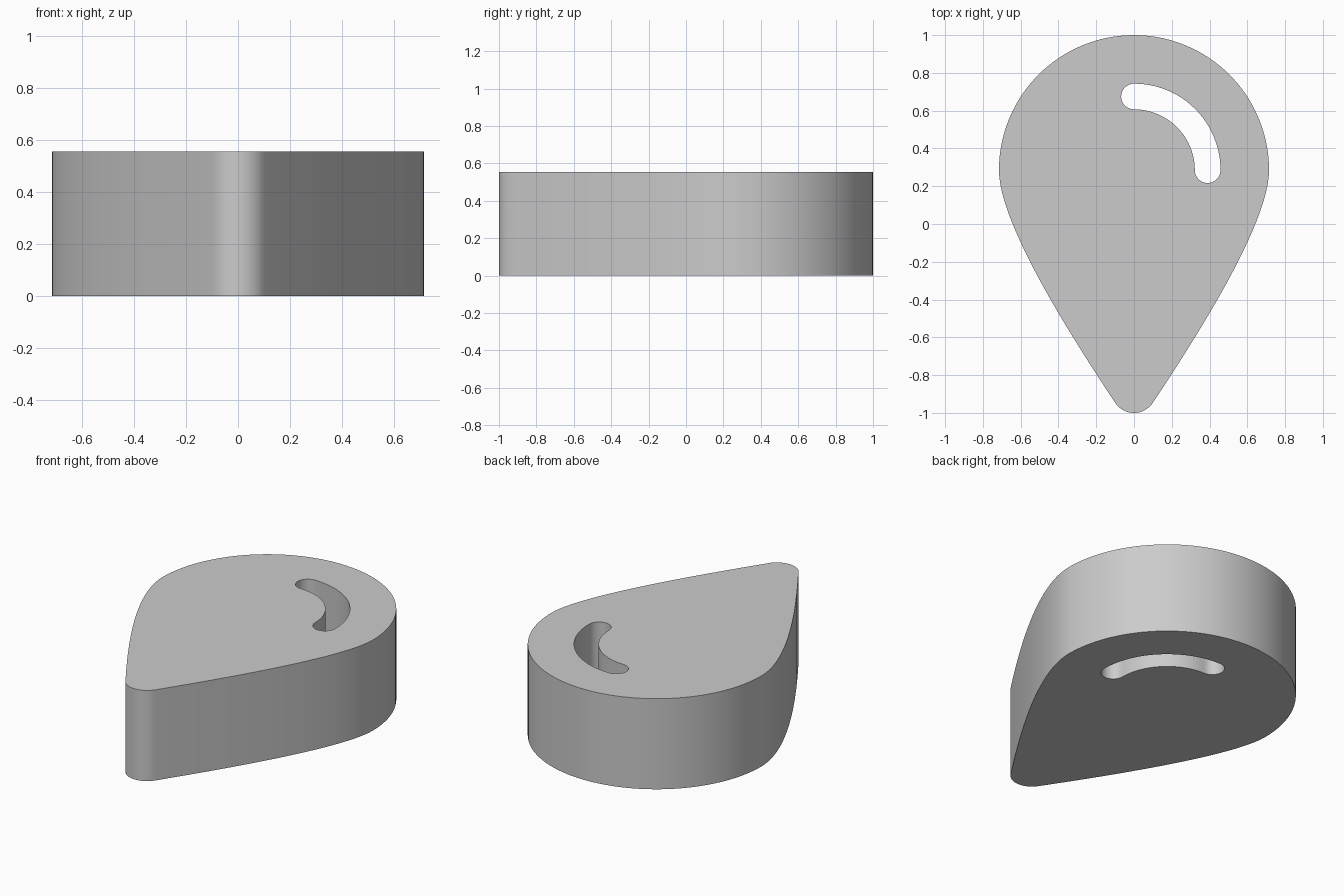
import bpy, bmesh
from math import cos, sin, pi, radians
from mathutils import Vector
from mathutils.geometry import interpolate_bezier

cube = bpy.data.objects.get("Cube")
if cube:
    bpy.data.objects.remove(cube, do_unlink=True)

HEIGHT = 0.555
HEAD = Vector((0, 0.285))      # centre of the round end and of the slot
HEAD_R = 0.715
TIP_R = 0.12
TIP = Vector((0, TIP_R - 1))
TIP_ANGLE = radians(-33.5)     # where the side meets the rounded tip


def arc(centre, radius, start, end, steps):
    angles = [start + (end - start) * i / steps for i in range(steps + 1)]
    return [centre + radius * Vector((cos(a), sin(a))) for a in angles]


# Teardrop outline: round head, curved sides, rounded tip
head = arc(HEAD, HEAD_R, 0, pi, 64)
tip = arc(TIP, TIP_R, -pi - TIP_ANGLE, TIP_ANGLE, 16)
along = Vector((-sin(TIP_ANGLE), cos(TIP_ANGLE)))
right_side = interpolate_bezier(tip[-1], tip[-1] + along * 0.41,
                                head[0] - Vector((0, 0.285)), head[0], 25)
right_side = [p.to_2d() for p in right_side[1:-1]]
left_side = [Vector((-p.x, p.y)) for p in reversed(right_side)]
outline = head + left_side + tip + right_side

# Quarter-ring slot with rounded ends
SLOT_R, SLOT_HALF = 0.39, 0.068
slot = (arc(HEAD, SLOT_R + SLOT_HALF, 0, pi / 2, 24)
        + arc(HEAD + Vector((0, SLOT_R)), SLOT_HALF, pi / 2, 3 * pi / 2, 16)[1:-1]
        + arc(HEAD, SLOT_R - SLOT_HALF, pi / 2, 0, 24)
        + arc(HEAD + Vector((SLOT_R, 0)), SLOT_HALF, -pi, 0, 16)[1:-1])

# Fill between the two loops and extrude upward
bm = bmesh.new()
edges = []
for loop in (outline, slot):
    verts = [bm.verts.new((p.x, p.y, 0)) for p in loop]
    edges += [bm.edges.new((a, b)) for a, b in zip(verts, verts[1:] + verts[:1])]
bmesh.ops.triangle_fill(bm, edges=edges, use_beauty=True)
top = bmesh.ops.extrude_face_region(bm, geom=bm.faces[:], use_keep_orig=True)
top_verts = [g for g in top["geom"] if isinstance(g, bmesh.types.BMVert)]
bmesh.ops.translate(bm, verts=top_verts, vec=(0, 0, HEIGHT))
bmesh.ops.recalc_face_normals(bm, faces=bm.faces[:])
mesh = bpy.data.meshes.new("slotted_teardrop")
bm.to_mesh(mesh)
bm.free()

# Plain grey material
grey = bpy.data.materials.new("light_grey")
grey.use_nodes = True
colour = (0.6, 0.6, 0.6, 1)
grey.diffuse_color = colour
grey.node_tree.nodes["Principled BSDF"].inputs["Base Color"].default_value = colour
mesh.materials.append(grey)

body = bpy.data.objects.new("slotted_teardrop", mesh)
bpy.context.collection.objects.link(body)
bpy.ops.object.select_all(action="DESELECT")
body.select_set(True)
bpy.context.view_layer.objects.active = body
bpy.ops.object.shade_smooth_by_angle(angle=radians(35))
